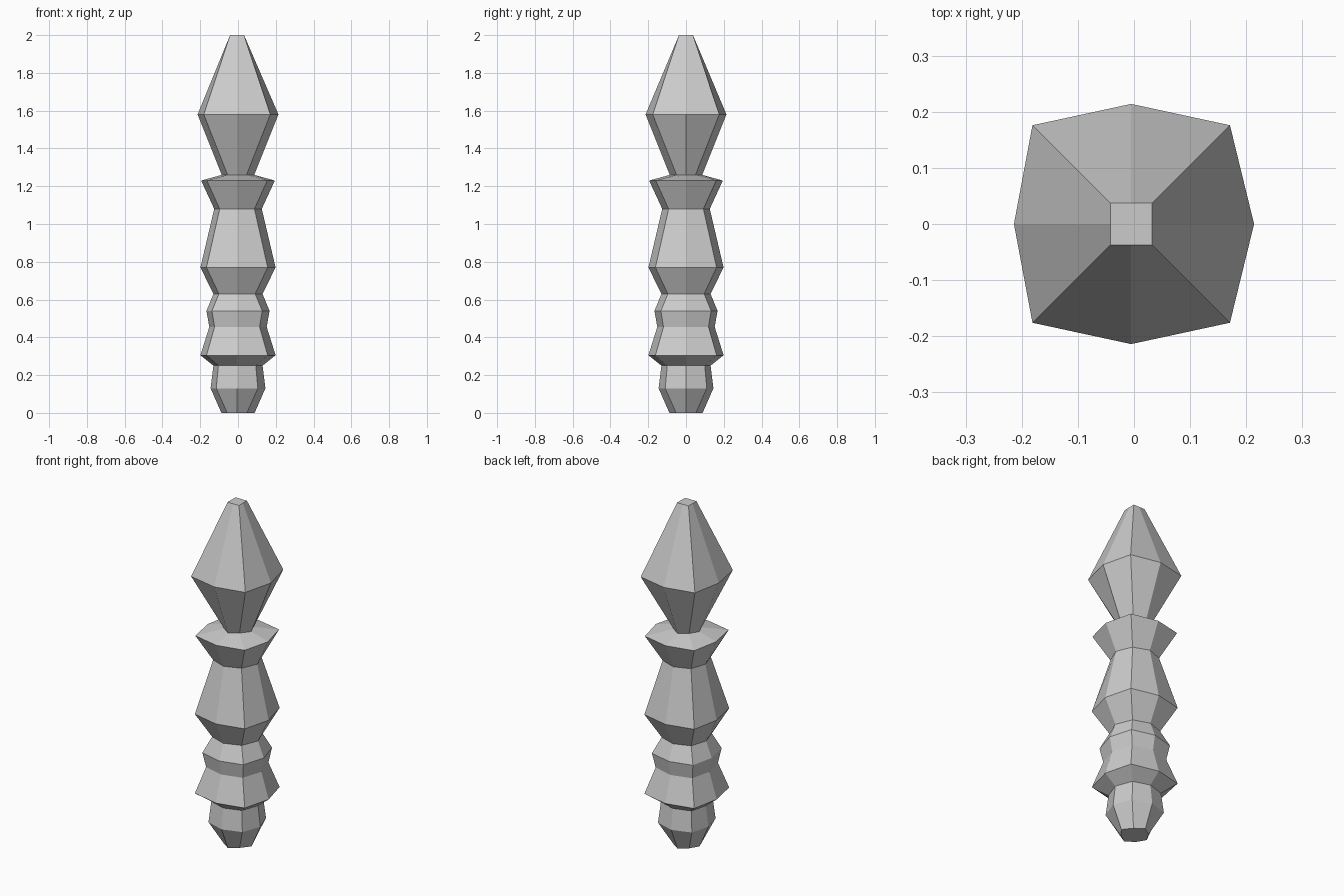
import bpy, bmesh

if "Cube" in bpy.data.objects:
    bpy.data.objects.remove(bpy.data.objects["Cube"])

# Profile rings: height, half-width at side middles, half-width at corners
RINGS = [
    (0.00, 0.088, 0.052), (0.13, 0.145, 0.110), (0.25, 0.130, 0.099),
    (0.305, 0.199, 0.162), (0.455, 0.152, 0.119), (0.54, 0.167, 0.133),
    (0.63, 0.130, 0.096), (0.77, 0.199, 0.162), (1.08, 0.126, 0.092),
    (1.23, 0.195, 0.160), (1.26, 0.086, 0.050), (1.58, 0.214, 0.176),
    (2.00, 0.037, 0.037),
]
SHIFT = -0.005  # corners and front/back middles sit slightly left

bm = bmesh.new()


def ring(z, m, c):
    s = SHIFT
    right = m + s if z == 2.0 else m
    left = -m + s if z == 2.0 else -m
    pts = [(right, 0), (c + s, c), (s, m), (-c + s, c),
           (left, 0), (-c + s, -c), (s, -m), (c + s, -c)]
    return [bm.verts.new((x, y, z)) for x, y in pts]


# Faceted spindle body, lofted through the rings
loops = [ring(*r) for r in RINGS]
for a, b in zip(loops, loops[1:]):
    for i in range(8):
        j = (i + 1) % 8
        bm.faces.new((a[i], a[j], b[j], b[i]))

# Flat end caps
bm.faces.new(loops[0][::-1])
bm.faces.new(loops[-1])
bmesh.ops.recalc_face_normals(bm, faces=bm.faces[:])

mesh = bpy.data.meshes.new("faceted_spindle")
bm.to_mesh(mesh)
bm.free()
bpy.context.collection.objects.link(bpy.data.objects.new("faceted_spindle", mesh))
